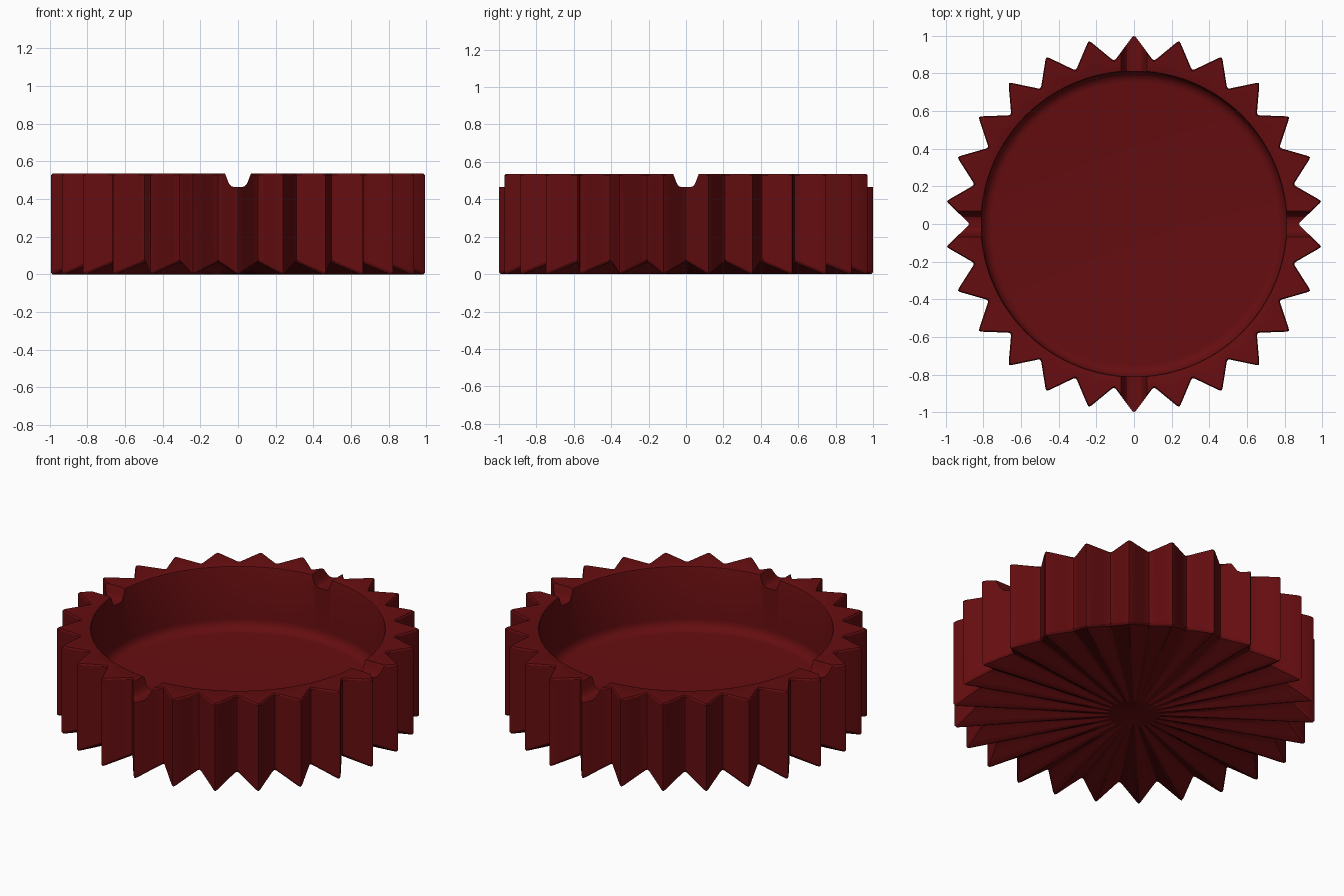
import bpy, bmesh, math

if "Cube" in bpy.data.objects:
    bpy.data.objects.remove(bpy.data.objects["Cube"])

TEETH = 26
HEIGHT = 0.535
STEP = math.pi / TEETH          # angle from a tooth tip to the next valley


def tooth_half():
    """Half a tooth as (angle, radius, bottom height), from tip to valley."""
    keys = [(0.0, 1.0), (0.0115, 0.99), (STEP - 0.012, 0.882), (STEP, 0.876)]
    (a0, r0), (a1, r1) = keys[1], keys[2]
    pts = [keys[0]]
    for i in range(5):
        t = i / 4
        x = r0 * math.cos(a0) * (1 - t) + r1 * math.cos(a1) * t
        y = r0 * math.sin(a0) * (1 - t) + r1 * math.sin(a1) * t
        pts.append((math.atan2(y, x), math.hypot(x, y)))
    pts.append(keys[3])
    return [(a, r, 0.065 * (1.0 - r) / 0.124) for a, r in pts]


# Full star outline
half = tooth_half()
tooth = [(-a, r, z) for a, r, z in reversed(half[1:])] + half[:-1]
outline = [(math.pi / 2 + 2 * STEP * k + a, r, z)
           for k in range(TEETH) for a, r, z in tooth]

bm = bmesh.new()


def ring(radius, height):
    """One loop of vertices; radius and height are functions of the outline."""
    return [bm.verts.new((radius(r) * math.cos(a), radius(r) * math.sin(a), height(z)))
            for a, r, z in outline]


def circle(radius, z):
    return ring(lambda r: radius, lambda _: z)


# Underside fan, toothed wall, rim
rings = [
    circle(0.14, 0.0),
    ring(lambda r: r - 0.01, lambda z: z),
    ring(lambda r: r, lambda z: z + 0.01),
    ring(lambda r: r, lambda z: HEIGHT - 0.008),
    ring(lambda r: r - 0.008, lambda z: HEIGHT),
    circle(0.82, HEIGHT),
    circle(0.813, HEIGHT - 0.003),
    circle(0.81, HEIGHT - 0.01),
]
# Bowl wall with a filleted floor
FLOOR, FILLET = 0.155, 0.06
for i in range(7):
    a = i / 6 * math.pi / 2
    rings.append(circle(0.81 - FILLET * (1 - math.cos(a)),
                        FLOOR + FILLET * (1 - math.sin(a))))

n = len(outline)
for lo, hi in zip(rings, rings[1:]):
    for i in range(n):
        j = (i + 1) % n
        bm.faces.new((lo[i], lo[j], hi[j], hi[i]))
bm.faces.new(rings[0])
bm.faces.new(rings[-1])
bmesh.ops.recalc_face_normals(bm, faces=bm.faces)
mesh = bpy.data.meshes.new("ashtray_body")
bm.to_mesh(mesh)
bm.free()
body = bpy.data.objects.new("ashtray_body", mesh)
bpy.context.collection.objects.link(body)

mat = bpy.data.materials.new("dark_red")
mat.diffuse_color = (0.13, 0.004, 0.005, 1)
mat.use_nodes = True
mat.node_tree.nodes["Principled BSDF"].inputs["Base Color"].default_value = mat.diffuse_color
mesh.materials.append(mat)


# Rest notches: rounded, flared grooves across the rim on both axes
def notch_cutter(name, angle):
    side = [(0.09, 0.60), (0.069, 0.537), (0.052, 0.492), (0.045, 0.478),
            (0.036, 0.469), (0.024, 0.465)]
    profile = side + [(-x, z) for x, z in reversed(side)]
    cb = bmesh.new()
    c, s = math.cos(angle), math.sin(angle)
    ends = [[cb.verts.new((x * c - y * s, x * s + y * c, z)) for x, z in profile]
            for y in (-1.2, 1.2)]
    m = len(profile)
    for i in range(m):
        j = (i + 1) % m
        cb.faces.new((ends[0][i], ends[0][j], ends[1][j], ends[1][i]))
    cb.faces.new(ends[0])
    cb.faces.new(ends[1])
    bmesh.ops.recalc_face_normals(cb, faces=cb.faces)
    me = bpy.data.meshes.new(name)
    cb.to_mesh(me)
    cb.free()
    ob = bpy.data.objects.new(name, me)
    bpy.context.collection.objects.link(ob)
    ob.hide_render = True
    return ob


bpy.context.view_layer.objects.active = body
body.select_set(True)
for name, angle in (("notch_cutter_y", 0), ("notch_cutter_x", math.pi / 2)):
    cutter = notch_cutter(name, angle)
    mod = body.modifiers.new(name, 'BOOLEAN')
    mod.operation = 'DIFFERENCE'
    mod.solver = 'EXACT'
    mod.object = cutter
    bpy.ops.object.modifier_apply(modifier=mod.name)
    bpy.data.objects.remove(cutter)

bpy.ops.object.shade_smooth_by_angle(angle=math.radians(25))
